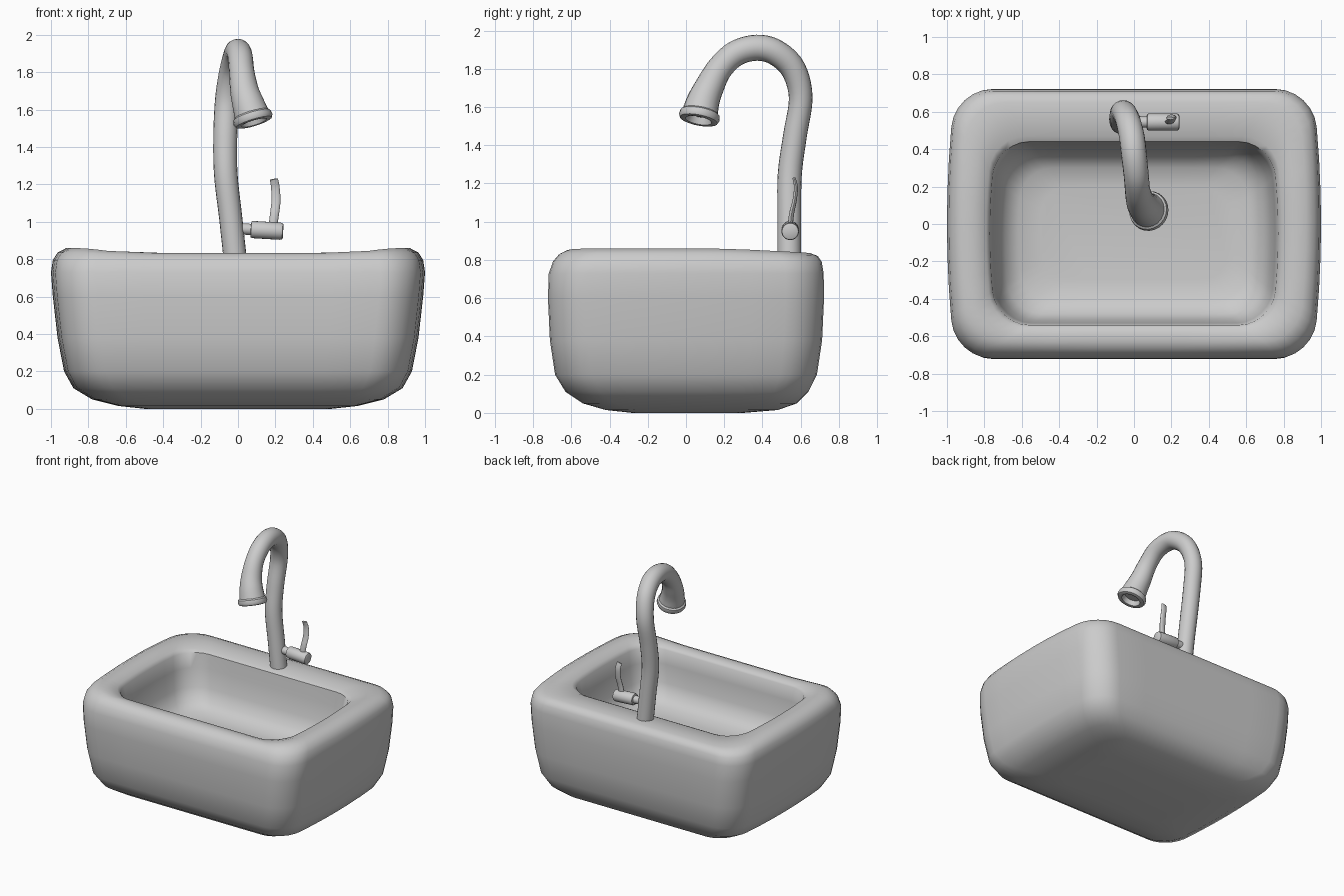
import bpy, bmesh, math
from mathutils import Vector

if "Cube" in bpy.data.objects:
    bpy.data.objects.remove(bpy.data.objects["Cube"])


def loft(name, rings, angle=40):
    """Skin closed rings of equal length, capping both ends."""
    bm = bmesh.new()
    rows = [[bm.verts.new(p) for p in r] for r in rings]
    n = len(rows[0])
    for a, b in zip(rows, rows[1:]):
        for i in range(n):
            j = (i + 1) % n
            bm.faces.new((a[i], a[j], b[j], b[i]))
    bm.faces.new(rows[0][::-1])
    bm.faces.new(rows[-1])
    bmesh.ops.recalc_face_normals(bm, faces=bm.faces)
    me = bpy.data.meshes.new(name)
    bm.to_mesh(me)
    bm.free()
    ob = bpy.data.objects.new(name, me)
    bpy.context.collection.objects.link(ob)
    bpy.context.view_layer.objects.active = ob
    ob.select_set(True)
    bpy.ops.object.shade_smooth_by_angle(angle=math.radians(angle))
    ob.select_set(False)
    return ob


def circle(c, t, ref, a, b, n=20):
    """Ellipse around c, across direction t."""
    u = (ref - t * ref.dot(t)).normalized()
    v = t.cross(u)
    return [c + u * a * math.cos(k * math.tau / n) + v * b * math.sin(k * math.tau / n)
            for k in range(n)]


def smooth(rows, steps):
    """Catmull-Rom resampling of rows of numbers."""
    out = []
    for i in range(len(rows) - 1):
        p0, p1, p2, p3 = (rows[max(0, min(len(rows) - 1, i + k))] for k in (-1, 0, 1, 2))
        for s in range(steps):
            t = s / steps
            out.append([0.5 * (2 * b + (c - a) * t + (2 * a - 5 * b + 4 * c - d) * t * t
                               + (3 * b - a - 3 * c + d) * t ** 3)
                        for a, b, c, d in zip(p0, p1, p2, p3)])
    return out + [list(rows[-1])]


def sweep(name, rows, steps=5, n=20):
    """Tube through rows of (x, y, z, half width, half depth)."""
    rows = smooth(rows, steps)
    pts = [Vector(r[:3]) for r in rows]
    rings = []
    for i, r in enumerate(rows):
        t = (pts[min(i + 1, len(pts) - 1)] - pts[max(i - 1, 0)]).normalized()
        rings.append(circle(pts[i], t, Vector((1, 0, 0)), r[3], r[4], n))
    return loft(name, rings)


def turned(name, origin, axis, ref, profile, n=24):
    """Turned part: profile of (distance along axis, radius)."""
    axis = axis.normalized()
    return loft(name, [circle(origin + axis * h, axis, ref, r, r, n) for h, r in profile])


def basin_ring(z, hx, yf, yb, r, lift):
    """Rounded rectangle with bowed sides; the rim rises toward the sides."""
    cy, hy = (yf + yb) / 2, (yb - yf) / 2
    pts = []
    corners = [(1, 1, 0), (-1, 1, 90), (-1, -1, 180), (1, -1, 270)]
    for q, (sx, sy, a0) in enumerate(corners):
        for k in range(7):
            a = math.radians(a0 + 15 * k)
            pts.append((sx * (hx - r) + r * math.cos(a), sy * (hy - r) + r * math.sin(a)))
        nx, ny, na = corners[(q + 1) % 4]
        a = math.radians(a0 + 90)
        p = pts[-1]
        e = (nx * (hx - r) + r * math.cos(a), ny * (hy - r) + r * math.sin(a))
        pts += [(p[0] + (e[0] - p[0]) * f / 6, p[1] + (e[1] - p[1]) * f / 6)
                for f in range(1, 6)]
    out = []
    for x, y in pts:
        bow = 1 - 0.045 * (y / hy) ** 2
        s = max(0, min(1, (abs(x) - 0.6) / 0.3))
        back = max(0, min(1, (0.72 - (y + cy)) / 0.5))
        out.append(Vector((x * bow, y + cy, z + lift * s * s * (3 - 2 * s) * back)))
    return out


# Basin: outer shell, rim, then down into the bowl
# columns: z, half width, front y, back y, corner radius, side lift
loft("basin", [basin_ring(*r) for r in (
    (0.0, 0.50, -0.28, 0.30, 0.12, 0),
    (0.015, 0.64, -0.42, 0.48, 0.15, 0),
    (0.05, 0.78, -0.54, 0.58, 0.17, 0),
    (0.11, 0.88, -0.63, 0.64, 0.18, 0),
    (0.20, 0.93, -0.685, 0.685, 0.19, 0),
    (0.38, 0.965, -0.712, 0.712, 0.20, 0),
    (0.60, 0.99, -0.722, 0.722, 0.20, 0),
    (0.73, 1.0, -0.718, 0.72, 0.20, 0),
    (0.79, 0.99, -0.695, 0.71, 0.20, 0.005),
    (0.82, 0.965, -0.665, 0.69, 0.20, 0.015),
    (0.834, 0.92, -0.63, 0.65, 0.19, 0.025),
    (0.834, 0.85, -0.59, 0.57, 0.18, 0.025),
    (0.825, 0.79, -0.555, 0.47, 0.18, 0.015),
    (0.81, 0.77, -0.54, 0.44, 0.18, 0.0),
    (0.70, 0.755, -0.53, 0.425, 0.18, 0),
    (0.56, 0.73, -0.515, 0.40, 0.18, 0),
    (0.47, 0.69, -0.48, 0.36, 0.17, 0),
    (0.425, 0.62, -0.41, 0.30, 0.16, 0),
    (0.41, 0.50, -0.30, 0.20, 0.12, 0))], 50)

# Gooseneck spout, flaring into the spray head
sweep("spout", [
    (-0.015, 0.54, 0.80, 0.062, 0.062),
    (-0.04, 0.54, 1.03, 0.062, 0.062),
    (-0.065, 0.543, 1.25, 0.063, 0.063),
    (-0.068, 0.57, 1.45, 0.064, 0.062),
    (-0.058, 0.60, 1.65, 0.065, 0.062),
    (-0.035, 0.56, 1.80, 0.066, 0.066),
    (-0.012, 0.47, 1.885, 0.068, 0.068),
    (0.0, 0.37, 1.91, 0.068, 0.068),
    (0.012, 0.26, 1.88, 0.067, 0.067),
    (0.02, 0.175, 1.80, 0.068, 0.068),
    (0.035, 0.12, 1.70, 0.077, 0.077),
    (0.055, 0.09, 1.63, 0.086, 0.086),
    (0.074, 0.074, 1.57, 0.094, 0.094)])

# Lip of the spray head with recessed mouth
turned("spray_head_lip", Vector((0.084, 0.067, 1.535)), Vector((0.28, -0.18, -0.93)),
       Vector((1, 0, 0)),
       [(-0.045, 0.092), (-0.035, 0.104), (-0.012, 0.108), (0.004, 0.100),
        (0.008, 0.088), (0.006, 0.070), (-0.015, 0.062), (-0.03, 0.058)])

# Valve body and its stem, sticking out sideways from the spout
turned("valve", Vector((0.0, 0.545, 0.963)), Vector((1, 0, -0.06)), Vector((0, 1, 0)),
       [(0, 0.03), (0.068, 0.03), (0.07, 0.042), (0.08, 0.046),
        (0.225, 0.046), (0.238, 0.043), (0.242, 0.036)], 20)

# Flat curved lever
sweep("lever", [
    (0.185, 0.545, 0.97, 0.023, 0.013),
    (0.195, 0.552, 1.04, 0.024, 0.013),
    (0.203, 0.568, 1.11, 0.024, 0.011),
    (0.200, 0.575, 1.18, 0.023, 0.010),
    (0.192, 0.565, 1.228, 0.022, 0.008)], 4, 12)
